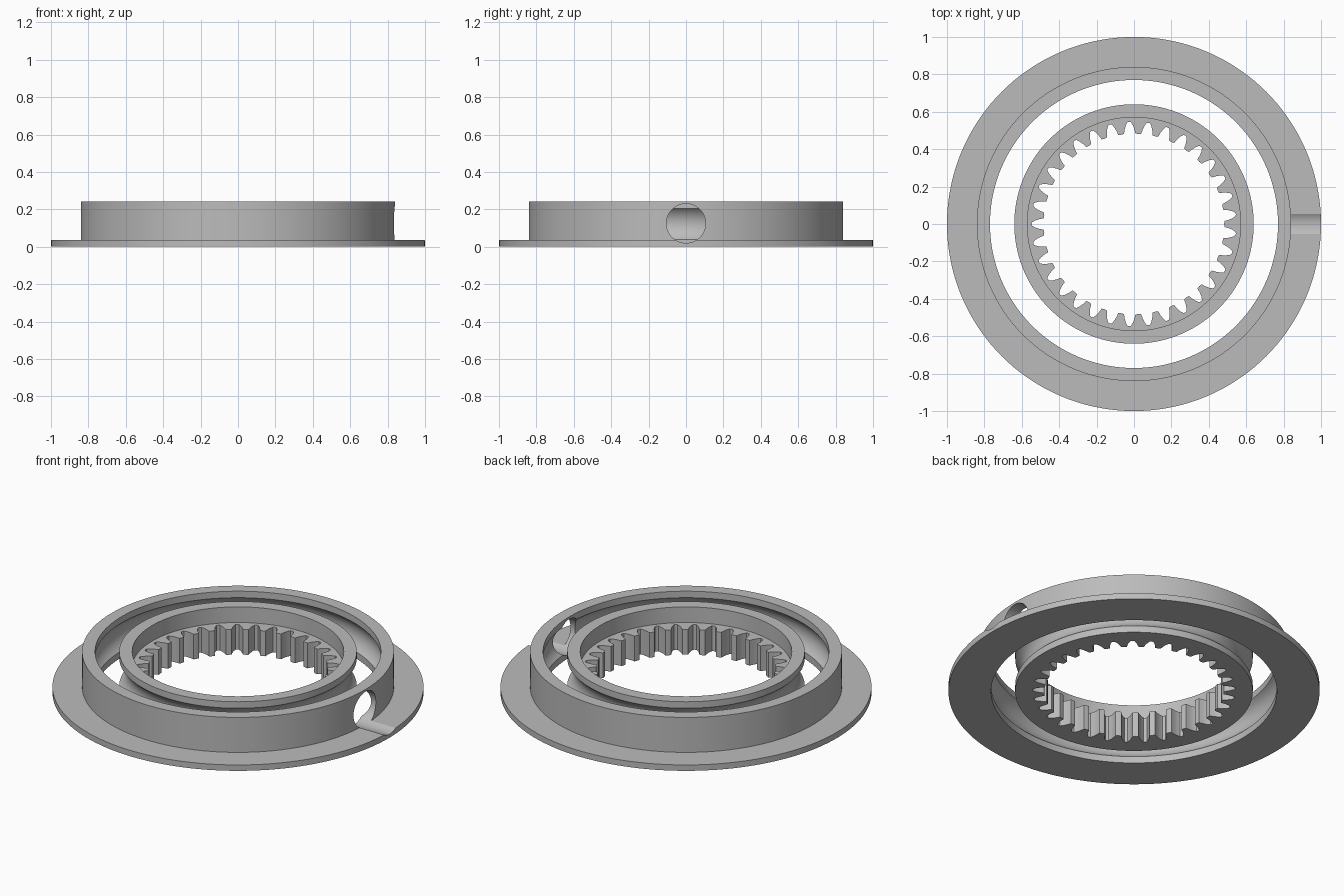
import bpy, bmesh
from math import pi, cos, sin, acos, radians

cube = bpy.data.objects.get("Cube")
if cube:
    bpy.data.objects.remove(cube, do_unlink=True)

HEIGHT, MID = 0.243, 0.122            # ring height, race centre height
RACE_R, BALL_R, GAP = 0.705, 0.105, 0.065
TEETH, GEAR_TOP, BORE = 33, 0.15, 0.57

steel = bpy.data.materials.new("plain grey")
steel.use_nodes = True
grey = (0.5, 0.5, 0.5, 1)
steel.diffuse_color = grey
steel.node_tree.nodes["Principled BSDF"].inputs["Base Color"].default_value = grey


def make_object(name, bm):
    bmesh.ops.recalc_face_normals(bm, faces=bm.faces[:])
    mesh = bpy.data.meshes.new(name)
    bm.to_mesh(mesh)
    bm.free()
    mesh.materials.append(steel)
    obj = bpy.data.objects.new(name, mesh)
    bpy.context.collection.objects.link(obj)
    return obj


def lathe(name, profile, angles, tooth_radii=None):
    """Spin a closed profile; a radius of None follows the gear teeth."""
    bm = bmesh.new()
    rows = []
    for i, a in enumerate(angles):
        row = []
        for r, z in profile:
            rad = tooth_radii[i] if r is None else r
            row.append(bm.verts.new((rad * cos(a), rad * sin(a), z)))
        rows.append(row)
    n = len(profile)
    for i, row in enumerate(rows):
        nxt = rows[(i + 1) % len(rows)]
        for j in range(n):
            k = (j + 1) % n
            bm.faces.new((row[j], nxt[j], nxt[k], row[k]))
    return make_object(name, bm)


def race(side, steps=14):
    """Round ball groove from top to bottom, side +1 outer, -1 inner."""
    limit = acos(GAP / BALL_R)
    turns = [limit - 2 * limit * i / steps for i in range(steps + 1)]
    return [(RACE_R + side * BALL_R * cos(t), MID + BALL_R * sin(t)) for t in turns]


def smooth(obj):
    bpy.ops.object.select_all(action='DESELECT')
    obj.select_set(True)
    bpy.context.view_layer.objects.active = obj
    bpy.ops.object.shade_smooth_by_angle(angle=radians(30))


# Outer ring with mounting flange and ball groove
inner_wall = RACE_R + GAP
outer_profile = [(inner_wall, 0), (1, 0), (1, 0.035), (0.84, 0.035),
                 (0.84, HEIGHT), (inner_wall, HEIGHT)] + race(1)
circle = [2 * pi * i / 144 for i in range(144)]
outer_ring = lathe("outer_ring", outer_profile, circle)

# Ball filling hole through the left wall, grazing the flange
bm = bmesh.new()
bmesh.ops.create_cone(bm, cap_ends=True, segments=64, radius1=BALL_R,
                      radius2=BALL_R, depth=0.5)
cutter = make_object("hole_cutter", bm)
cutter.rotation_euler = (0, pi / 2, 0)
cutter.location = (RACE_R + 0.25, 0, MID + 0.003)
cutter.hide_render = True
bpy.context.view_layer.update()
cut = outer_ring.modifiers.new("filling_hole", 'BOOLEAN')
cut.operation = 'DIFFERENCE'
cut.solver = 'EXACT'
cut.object = cutter
bpy.context.view_layer.objects.active = outer_ring
bpy.ops.object.modifier_apply(modifier=cut.name)
bpy.data.objects.remove(cutter, do_unlink=True)
smooth(outer_ring)

# Inner ring with ball groove and internal gear teeth
half_gap = [(0.09, 0.545), (0.19, 0.528), (0.27, 0.507), (0.33, 0.484)]
pitch_points = ([(-f, r) for f, r in reversed(half_gap)] + [(0, 0.547)]
                + half_gap + [(0.5, 0.482)])
angles, radii = [], []
for t in range(TEETH):
    for f, r in pitch_points:
        angles.append(pi + 2 * pi * (t + f) / TEETH)
        radii.append(r)
outer_wall = RACE_R - GAP
inner_profile = [(None, 0), (None, GEAR_TOP), (BORE, GEAR_TOP), (BORE, HEIGHT),
                 (outer_wall, HEIGHT)] + race(-1) + [(outer_wall, 0)]
inner_ring = lathe("inner_gear_ring", inner_profile, angles, radii)
smooth(inner_ring)
